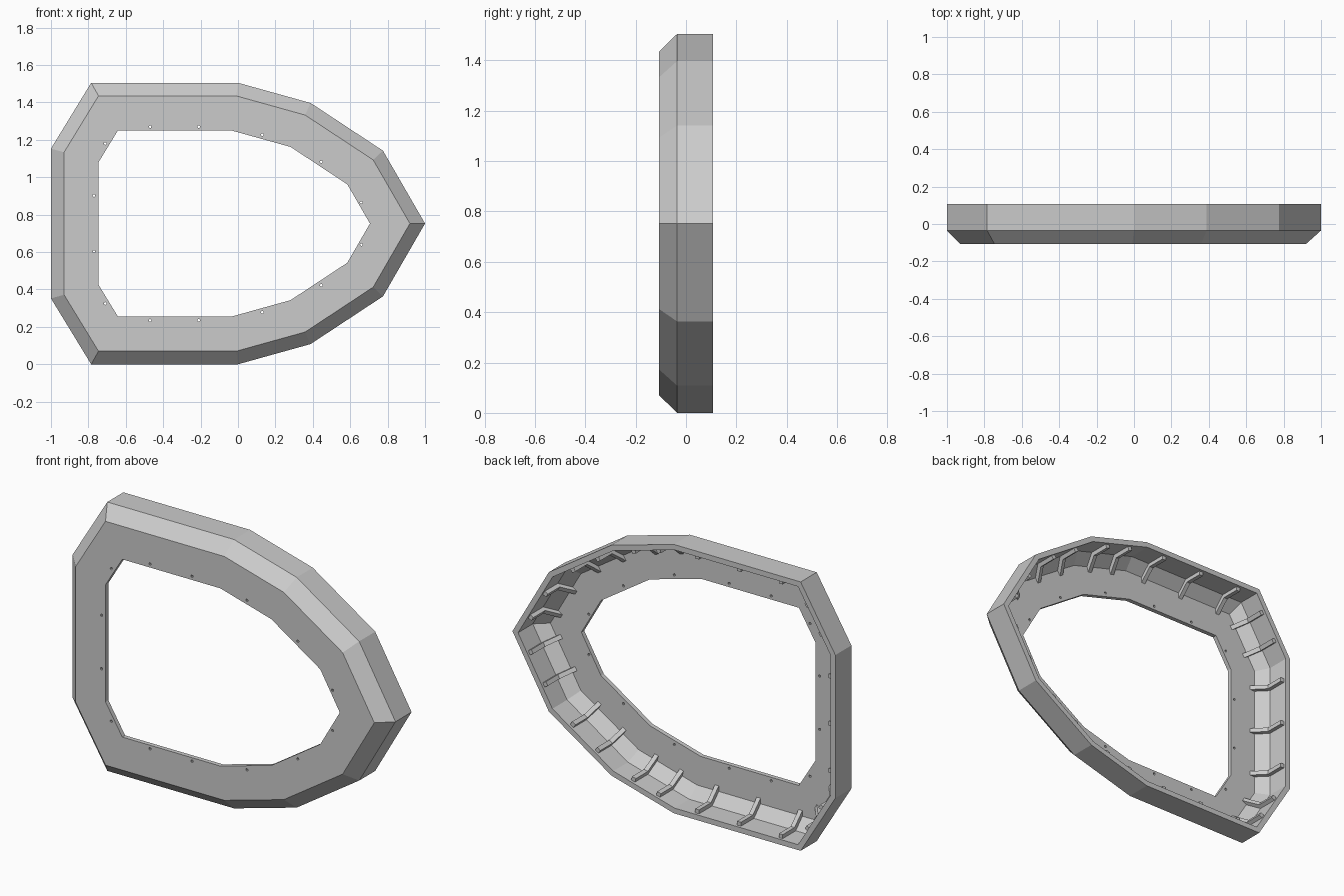
import bpy, bmesh, math
from mathutils import Vector, Matrix

if "Cube" in bpy.data.objects:
    bpy.data.objects.remove(bpy.data.objects["Cube"])

MID = 0.7525
# Lower half of the outline (x, z), mirrored about the middle height
LOW = [(-1, 0.352), (-0.785, 0), (0, 0), (0.388, 0.108), (0.775, 0.363)]
OUT = [Vector(p) for p in LOW + [(1, MID)] + [(x, 2 * MID - z) for x, z in reversed(LOW)]]
N = len(OUT)


def edge(i):
    a, b = OUT[i % N], OUT[(i + 1) % N]
    d = (b - a).normalized()
    return a, b, d, Vector((-d.y, d.x))      # inward normal


def offset(dist):
    pts = []
    for i in range(N):
        n0, n1 = edge(i - 1)[3], edge(i)[3]
        pts.append(OUT[i] + (n0 + n1) * (dist / (1 + n0.dot(n1))))
    return pts


def finish(name, bm):
    bmesh.ops.recalc_face_normals(bm, faces=bm.faces)
    me = bpy.data.meshes.new(name)
    bm.to_mesh(me)
    bm.free()
    ob = bpy.data.objects.new(name, me)
    bpy.context.collection.objects.link(ob)
    return ob


# Hollow frame shell: cross-section (inset, y) swept round the outline
section = [(0, 0.107), (0, -0.035), (0.07, -0.107), (0.255, -0.107),
           (0.255, -0.082), (0.089, -0.082), (0.03, -0.023), (0.03, 0.107)]
bm = bmesh.new()
loops = [[bm.verts.new((p.x, y, p.y)) for p in offset(d)] for d, y in section]
for k, la in enumerate(loops):
    lb = loops[(k + 1) % len(loops)]
    for i in range(N):
        j = (i + 1) % N
        bm.faces.new((la[i], la[j], lb[j], lb[i]))
frame = finish("frame_shell", bm)

# Screw holes close to the opening
bm = bmesh.new()
holes = [(-0.77, 0.603), (-0.71, 0.325), (-0.47, 0.235), (-0.21, 0.235),
         (0.13, 0.278), (0.445, 0.423), (0.66, 0.64)]
for x, z in holes:
    for zz in (z, 2 * MID - z):
        m = Matrix.Translation((x, -0.095, zz)) @ Matrix.Rotation(math.pi / 2, 4, 'X')
        bmesh.ops.create_cone(bm, cap_ends=True, segments=8, radius1=0.007,
                              radius2=0.007, depth=0.08, matrix=m)
cutter = finish("hole_cutter", bm)
cutter.hide_render = True
cutter.hide_set(True)
mod = frame.modifiers.new("holes", 'BOOLEAN')
mod.operation = 'DIFFERENCE'
mod.solver = 'EXACT'
mod.object = cutter

# Bent ribs lining the inside of the wall
rib = [(0.028, 0.092), (0.028, -0.025), (0.088, -0.084), (0.122, -0.084),
       (0.052, -0.013), (0.052, 0.092)]
bm = bmesh.new()
for i in range(N):
    a, b, d, n = edge(i)
    spots = (0.17, 0.5, 0.83) if (b - a).length > 0.7 else (0.3, 0.7)
    for t in spots:
        c = a.lerp(b, t)
        sides = []
        for s in (-0.012, 0.012):
            sides.append([bm.verts.new((q.x, y, q.y)) for q, y in
                          ((c + d * s + n * w, y) for w, y in rib)])
        bm.faces.new(sides[0])
        bm.faces.new(sides[1][::-1])
        for k in range(len(rib)):
            m = (k + 1) % len(rib)
            bm.faces.new((sides[0][k], sides[0][m], sides[1][m], sides[1][k]))
finish("inner_ribs", bm)
